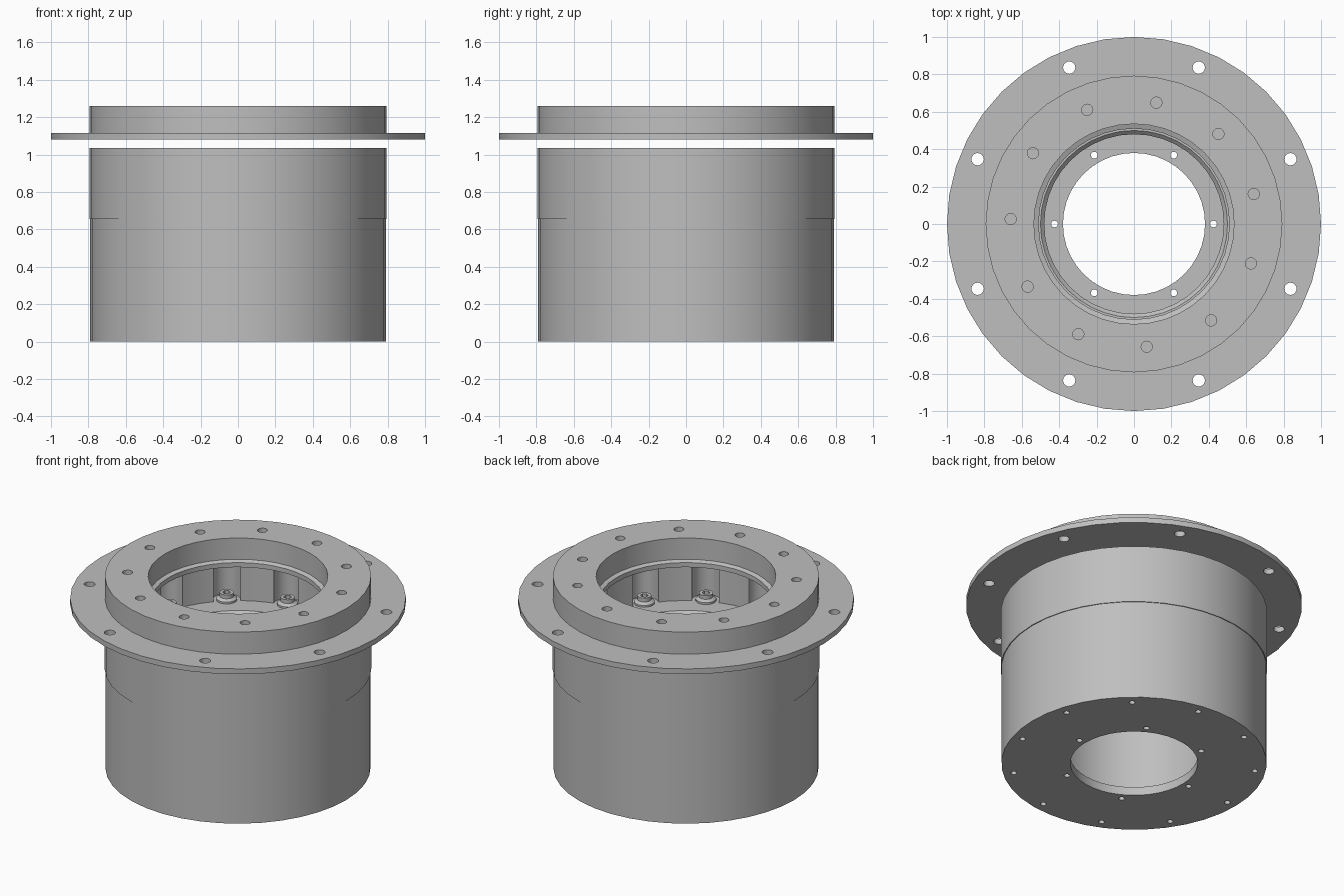
import bpy, bmesh, math
from mathutils import Matrix, Vector

cube = bpy.data.objects.get("Cube")
if cube:
    bpy.data.objects.remove(cube, do_unlink=True)

SIDES = 40
grey = bpy.data.materials.new("machined_grey")
grey.use_nodes = True
colour = (0.52, 0.52, 0.52, 1)
grey.diffuse_color = colour
grey.node_tree.nodes["Principled BSDF"].inputs["Base Color"].default_value = colour


def make(name, bm):
    bmesh.ops.recalc_face_normals(bm, faces=bm.faces)
    mesh = bpy.data.meshes.new(name)
    bm.to_mesh(mesh)
    bm.free()
    mesh.materials.append(grey)
    obj = bpy.data.objects.new(name, mesh)
    bpy.context.collection.objects.link(obj)
    return obj


def lathe(name, profile, sides=SIDES):
    """Revolve a closed (radius, height) outline around z."""
    bm = bmesh.new()
    rings = []
    for i in range(sides):
        a = math.tau * i / sides
        rings.append([bm.verts.new((r * math.cos(a), r * math.sin(a), z))
                      for r, z in profile])
    n = len(profile)
    for i in range(sides):
        a, b = rings[i], rings[(i + 1) % sides]
        for j in range(n):
            k = (j + 1) % n
            bm.faces.new((a[j], b[j], b[k], a[k]))
    return make(name, bm)


def around(count, radius, start):
    """Evenly spaced points on a circle, start angle in degrees."""
    for i in range(count):
        a = math.radians(start) + math.tau * i / count
        yield radius * math.cos(a), radius * math.sin(a)


def drill(obj, points, radius, z0, z1, sides=16):
    """Cut a cylinder from z0 to z1 at every point."""
    bm = bmesh.new()
    for x, y in points:
        bmesh.ops.create_cone(bm, cap_ends=True, segments=sides, radius1=radius,
                              radius2=radius, depth=z1 - z0,
                              matrix=Matrix.Translation((x, y, (z0 + z1) / 2)))
    cutter = make("cutter", bm)
    cutter.hide_render = True
    mod = obj.modifiers.new("holes", 'BOOLEAN')
    mod.operation = 'DIFFERENCE'
    mod.solver = 'EXACT'
    mod.object = cutter
    graph = bpy.context.evaluated_depsgraph_get()
    result = bpy.data.meshes.new_from_object(obj.evaluated_get(graph))
    obj.modifiers.clear()
    obj.data = result
    bpy.data.objects.remove(cutter, do_unlink=True)


def smooth(obj):
    bpy.ops.object.select_all(action='DESELECT')
    obj.select_set(True)
    bpy.context.view_layer.objects.active = obj
    bpy.ops.object.shade_smooth_by_angle(angle=math.radians(30))


PITCH = 360 / 11
FLOOR = 0.8

# Lower drum: thick wall with a narrow lip at the base
lower = lathe("lower_drum", [(0.38, 0), (0.79, 0), (0.79, 0.655), (0.48, 0.655),
                             (0.48, 0.055), (0.38, 0.055)])
drill(lower, around(6, 0.425, 0), 0.018, -0.1, 0.1)
drill(lower, around(11, 0.725, PITCH / 2), 0.018, -0.1, 0.12)

# Upper drum: pocket with a scallop around each screw
upper = lathe("upper_drum", [(0.48, 0.655), (0.795, 0.655), (0.795, 1.035),
                             (0.64, 1.035), (0.64, FLOOR), (0.5, FLOOR),
                             (0.48, FLOOR - 0.02)])
drill(upper, around(11, 0.655, 0), 0.085, FLOOR, 1.1, 24)

# Separate top flange with its raised mounting ring
flange = lathe("top_flange", [(0.51, 1.08), (1, 1.08), (1, 1.115), (0.793, 1.115),
                              (0.793, 1.26), (0.535, 1.26), (0.535, 1.12),
                              (0.51, 1.11)])
drill(flange, around(8, 0.905, 22.5), 0.033, 1.0, 1.2)
drill(flange, around(11, 0.66, 14.1), 0.03, 1.12, 1.3)

# Socket head screws on the pocket floor
screw = lathe("screw_1", [(0.0005, 0), (0.062, 0), (0.062, 0.012), (0.042, 0.025),
                          (0.042, 0.05), (0.0005, 0.05)], 20)
drill(screw, [(0, 0)], 0.024, 0.025, 0.1, 6)
smooth(screw)
for i, (x, y) in enumerate(around(11, 0.655, 0)):
    part = screw
    if i:
        part = bpy.data.objects.new(f"screw_{i + 1}", screw.data)
        bpy.context.collection.objects.link(part)
    part.location = Vector((x, y, FLOOR))

for part in (lower, upper, flange):
    smooth(part)
